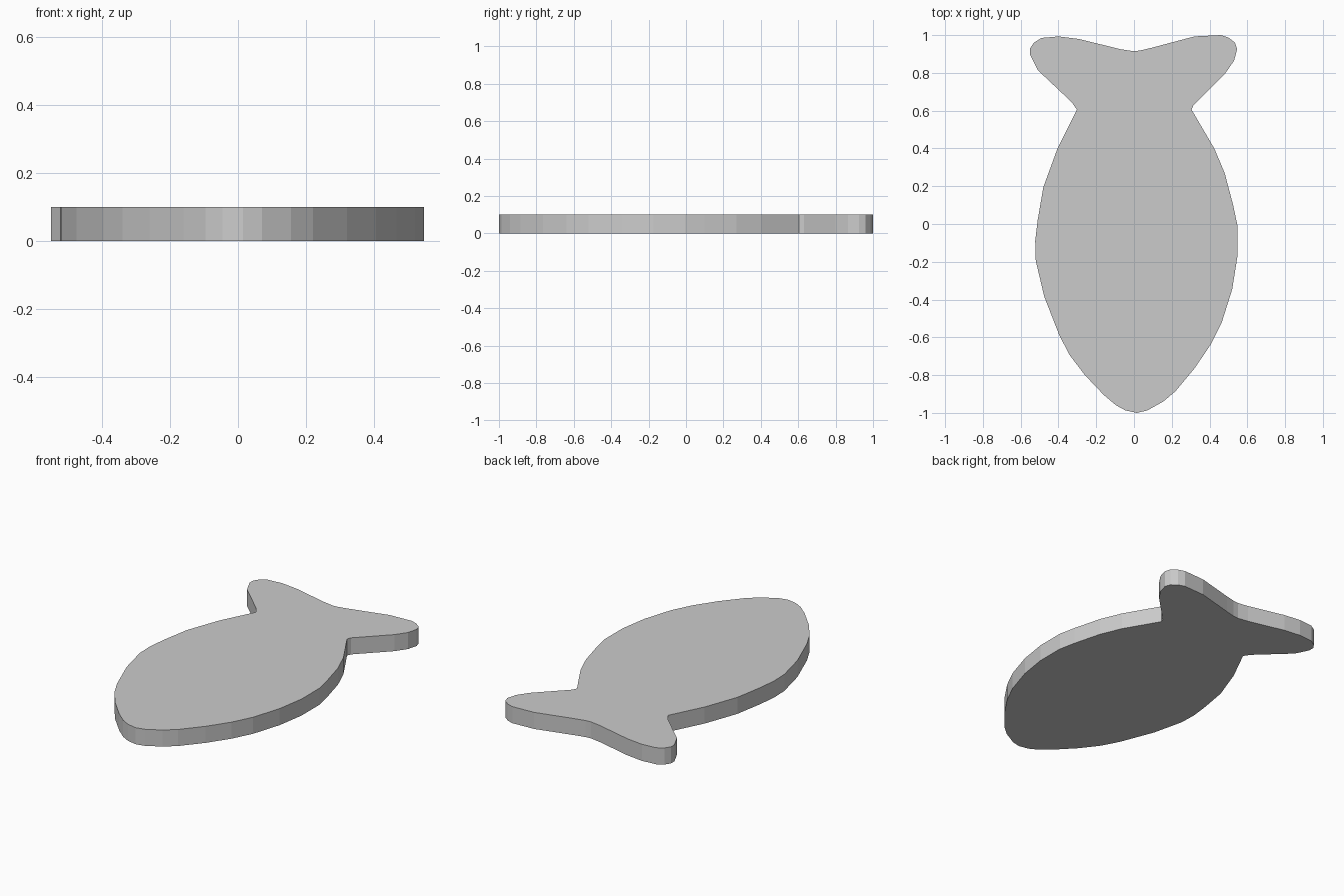
import bpy
import bmesh

THICKNESS = 0.1

# Right flank, nose to tail root
right_body = [(0.015, -1.0), (0.07, -0.987), (0.155, -0.94), (0.22, -0.885),
              (0.32, -0.765), (0.405, -0.64), (0.465, -0.52), (0.52, -0.345),
              (0.547, -0.175), (0.547, -0.005), (0.525, 0.10), (0.48, 0.27),
              (0.425, 0.40), (0.305, 0.605)]

# Tail fin, right lobe across the notch to the left lobe
tail = [(0.315, 0.63), (0.485, 0.80), (0.53, 0.865), (0.546, 0.925),
        (0.535, 0.96), (0.50, 0.987), (0.46, 1.0), (0.32, 0.993),
        (0.09, 0.932), (0.03, 0.918), (-0.005, 0.915), (-0.07, 0.925),
        (-0.295, 0.98), (-0.40, 0.993), (-0.49, 0.985), (-0.53, 0.96),
        (-0.55, 0.93), (-0.55, 0.895), (-0.51, 0.815), (-0.33, 0.645)]

# Left flank, tail root back to the nose
left_body = [(-0.302, 0.605), (-0.405, 0.40), (-0.48, 0.195), (-0.51, 0.02),
             (-0.523, -0.09), (-0.52, -0.195), (-0.475, -0.385),
             (-0.395, -0.59), (-0.34, -0.695), (-0.26, -0.80),
             (-0.16, -0.905), (-0.095, -0.96), (-0.045, -0.987)]


def extruded_plate(name, outline, height):
    bm = bmesh.new()
    base = bm.faces.new([bm.verts.new((x, y, 0)) for x, y in outline])
    ext = bmesh.ops.extrude_face_region(bm, geom=[base], use_keep_orig=True)
    top = [v for v in ext["geom"] if isinstance(v, bmesh.types.BMVert)]
    bmesh.ops.translate(bm, verts=top, vec=(0, 0, height))
    bmesh.ops.recalc_face_normals(bm, faces=bm.faces)
    mesh = bpy.data.meshes.new(name)
    bm.to_mesh(mesh)
    bm.free()
    obj = bpy.data.objects.new(name, mesh)
    bpy.context.collection.objects.link(obj)
    return obj


# Flat fish-shaped plate
extruded_plate("fish_plate", right_body + tail + left_body, THICKNESS)
